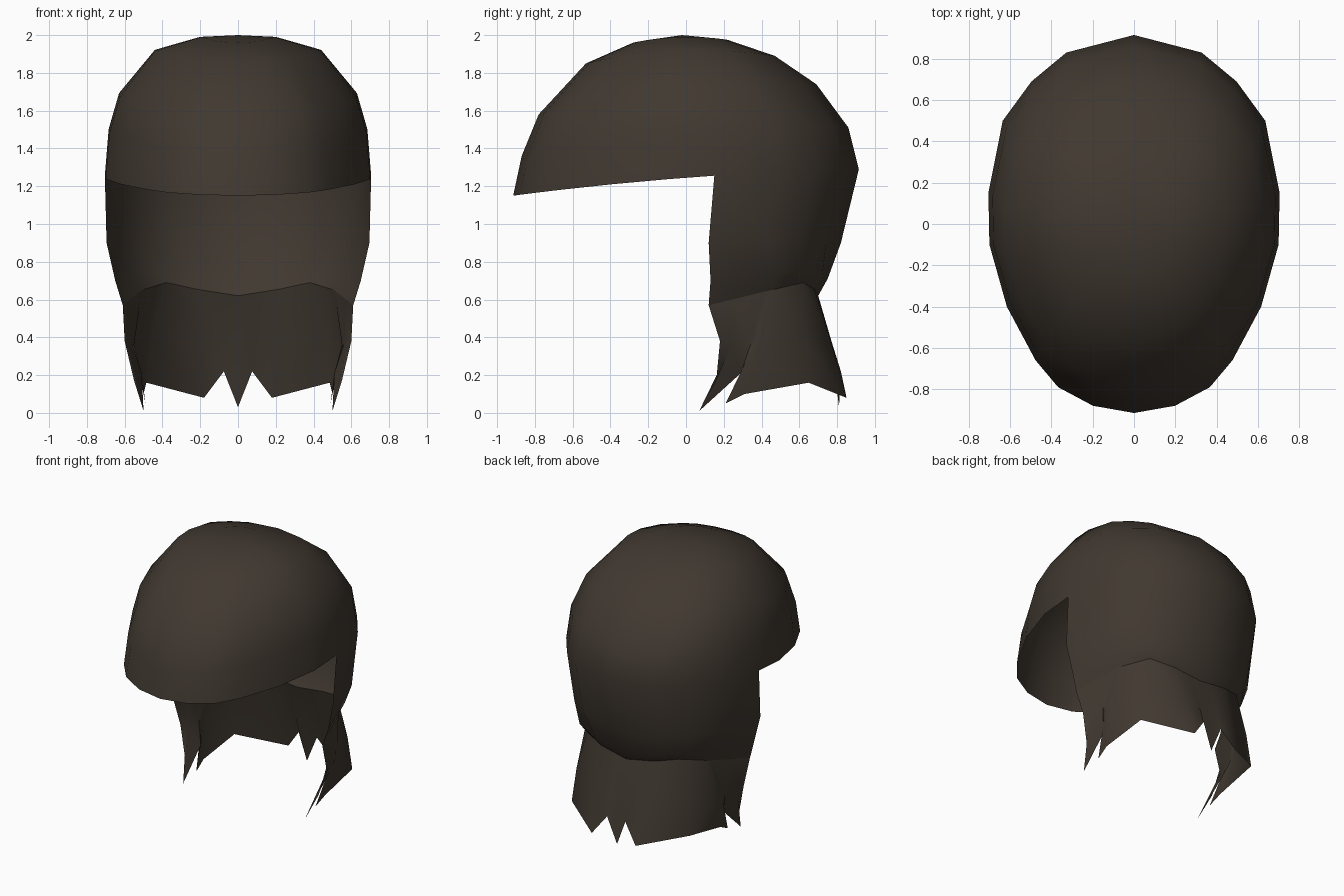
import bpy
import math

if "Cube" in bpy.data.objects:
    bpy.data.objects.remove(bpy.data.objects["Cube"])

hair = bpy.data.materials.new("dark_brown_hair")
hair.diffuse_color = (0.052, 0.040, 0.030, 1)
hair.use_nodes = True
hair.node_tree.nodes["Principled BSDF"].inputs["Base Color"].default_value = hair.diffuse_color


def build(name, verts, faces):
    """Half mesh on +x, mirrored across the centre line, smooth shaded."""
    mesh = bpy.data.meshes.new(name)
    mesh.from_pydata(verts, [], faces)
    mesh.materials.append(hair)
    ob = bpy.data.objects.new(name, mesh)
    bpy.context.collection.objects.link(ob)
    mirror = ob.modifiers.new("mirror", 'MIRROR')
    mirror.use_clip = True
    mirror.merge_threshold = 0.001
    bpy.ops.object.select_all(action='DESELECT')
    ob.select_set(True)
    bpy.context.view_layer.objects.active = ob
    bpy.ops.object.shade_smooth_by_angle(angle=math.radians(60))
    return ob


def strip(upper, lower):
    """Quads between two index rows that run front to back."""
    return [(upper[i], lower[i], lower[i + 1], upper[i + 1])
            for i in range(len(upper) - 1)]


# Plan outline of half the head, front centre to back centre
OUTLINE = [(0, -.915), (.20, -.88), (.37, -.79), (.48, -.66), (.62, -.40),
           (.705, -.10), (.71, .15), (.64, .50), (.50, .69), (.33, .83), (0, .915)]
SIDE = 6  # column where the hair starts to hang below the rim

# Dome rows: front y, front z, back y, back z, half width, side z
DOME = [(-.28, 1.96, .22, 1.975, .20, 1.99),
        (-.53, 1.85, .47, 1.89, .44, 1.92),
        (-.78, 1.58, .69, 1.74, .63, 1.68),
        (-.87, 1.36, .86, 1.51, .685, 1.49),
        (-.915, 1.15, .915, 1.29, .705, 1.245)]

# Lower rows behind the ears, side edge to back centre
HEM = [(.65, .13, .70), (.55, .47, .74), (.42, .65, .75), (.24, .72, .72), (0, .75, .71)]
SEAM = [(.61, .12, .57), (.51, .45, .65), (.38, .62, .69), (.22, .68, .655), (0, .70, .62)]

# Cap: crown, dome and the back of the head
verts, faces, rows = [(0, -.02, 2.0)], [], []


def add_row(points):
    start = len(verts)
    verts.extend(points)
    return list(range(start, len(verts)))


for fy, fz, by, bz, w, sz in DOME:
    pts = []
    for tx, ty in OUTLINE:
        u = ty / .915
        pts.append((w * tx / .71, (fy + by) / 2 + u * (by - fy) / 2,
                    sz + u * (bz - fz) / 2 + u * u * ((fz + bz) / 2 - sz)))
    rows.append(add_row(pts))
faces += [(0, rows[0][i], rows[0][i + 1]) for i in range(len(OUTLINE) - 1)]
for a, b in zip(rows, rows[1:]):
    faces += strip(a, b)
nape = [(x * .98, .12 + (y - .15) * .915, .9) for x, y in OUTLINE[SIDE:]]
upper = rows[-1][SIDE:]
for pts in (nape, HEM, SEAM):
    lower = add_row(pts)
    faces += strip(upper, lower)
    upper = lower
build("hair_cap", verts, faces)

# Ragged neck hair: position along the seam, middle point, bottom point
LOCKS = [(0, (.60, .18, .38), (.55, .16, .17)),
         (.4, (.58, .24, .36), (.50, .07, .01)),
         (.9, (.56, .34, .36), (.51, .29, .21)),
         (1, (.55, .36, .36), (.49, .21, .05)),
         (1.1, (.55, .39, .36), (.50, .31, .10)),
         (2, (.46, .63, .40), (.485, .65, .16)),
         (3, (.19, .765, .38), (.18, .85, .08)),
         (3.6, (.075, .77, .38), (.075, .82, .22)),
         (4, (0, .77, .38), (0, .81, .03))]


def on_seam(t):
    i = min(int(t), len(SEAM) - 2)
    return tuple(a + (b - a) * (t - i) for a, b in zip(SEAM[i], SEAM[i + 1]))


verts, faces = [], []
top = add_row([on_seam(t) for t, _, _ in LOCKS])
middle = add_row([m for _, m, _ in LOCKS])
tips = add_row([b for _, _, b in LOCKS])
faces = strip(top, middle) + strip(middle, tips)
build("neck_hair", verts, faces)
